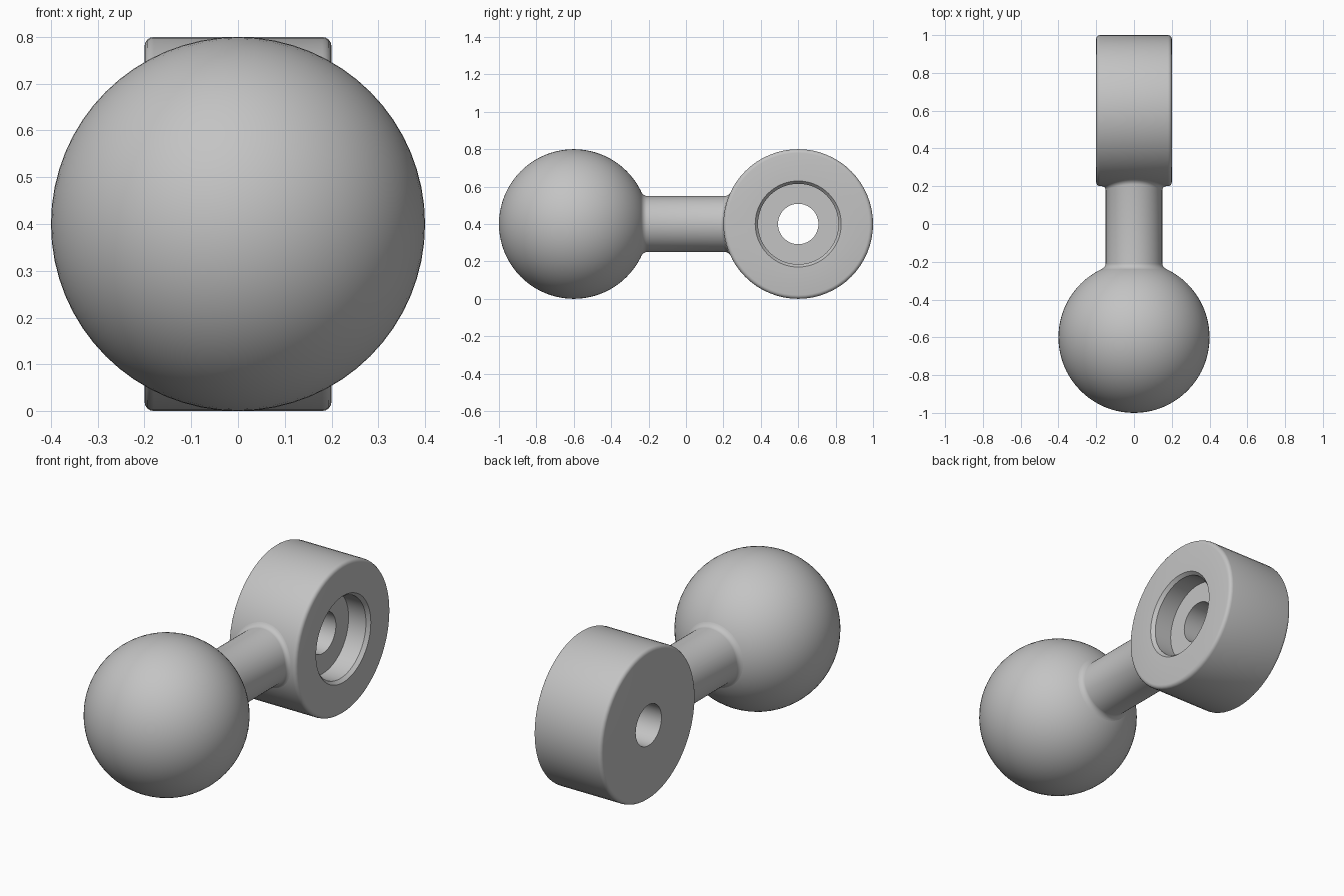
import bpy, bmesh
from math import sin, cos, pi, sqrt, radians

old = bpy.data.objects.get("Cube")
if old:
    bpy.data.objects.remove(old, do_unlink=True)

BALL_Y, EYE_Y, MID_Z, R = -0.6, 0.6, 0.4, 0.4
STEM_R, FILLET, SIDES = 0.15, 0.02, 64

grey = bpy.data.materials.new("plain_grey")
grey.use_nodes = True
colour = (0.55, 0.55, 0.55, 1)
grey.diffuse_color = colour
grey.node_tree.nodes["Principled BSDF"].inputs["Base Color"].default_value = colour


def finish(name, bm):
    bmesh.ops.recalc_face_normals(bm, faces=bm.faces)
    mesh = bpy.data.meshes.new(name)
    bm.to_mesh(mesh)
    bm.free()
    mesh.materials.append(grey)
    obj = bpy.data.objects.new(name, mesh)
    bpy.context.collection.objects.link(obj)
    bpy.ops.object.select_all(action='DESELECT')
    obj.select_set(True)
    bpy.context.view_layer.objects.active = obj
    bpy.ops.object.shade_smooth_by_angle(angle=radians(30))
    return obj


def skin(bm, loops, closed):
    """Bridge equal-length vertex loops with quads."""
    rings = [[bm.verts.new(p) for p in loop] for loop in loops]
    pairs = list(zip(rings, rings[1:])) + ([(rings[-1], rings[0])] if closed else [])
    for a, b in pairs:
        for i in range(len(a)):
            j = (i + 1) % len(a)
            bm.faces.new((a[i], a[j], b[j], b[i]))


ANGLES = [2 * pi * i / SIDES for i in range(SIDES)]

# Ball, with its poles along the stem
bm = bmesh.new()
bmesh.ops.create_uvsphere(bm, u_segments=SIDES, v_segments=40, radius=R)
for v in bm.verts:
    x, y, z = v.co
    v.co = (x, z + BALL_Y, y + MID_Z)
finish("ball", bm)

# Eye: lathed about x, with rounded rims, a chamfered pocket on +x and a through hole
bevel = 0.02
arc = [(0.18 + bevel * sin(t * pi / 8), R - bevel + bevel * cos(t * pi / 8)) for t in range(5)]
profile = [(-0.2, 0.108)] + [(-x, r) for x, r in reversed(arc)] + arc
profile += [(0.2, 0.23), (0.182, 0.215), (0.08, 0.215), (0.08, 0.108)]
bm = bmesh.new()
skin(bm, [[(x, EYE_Y + r * cos(a), MID_Z + r * sin(a)) for a in ANGLES]
          for x, r in profile], True)
finish("eye_ring", bm)


# Stem: round bar whose filleted ends follow the ball and the eye
def ball_surface(rho, a):
    return BALL_Y + sqrt(R * R - rho * rho)


def eye_surface(rho, a):
    return EYE_Y - sqrt(R * R - (rho * sin(a)) ** 2)


flare = [(STEM_R + FILLET * (1 - sin(t * pi / 10)), FILLET * (1 - cos(t * pi / 10)))
         for t in range(6)]
loops = []
for surface, sign, steps in ((ball_surface, 1, flare), (eye_surface, -1, flare[::-1])):
    for rho, lift in steps:
        loops.append([(rho * cos(a), surface(rho, a) + sign * lift, MID_Z + rho * sin(a))
                      for a in ANGLES])
bm = bmesh.new()
skin(bm, loops, False)
finish("stem", bm)
